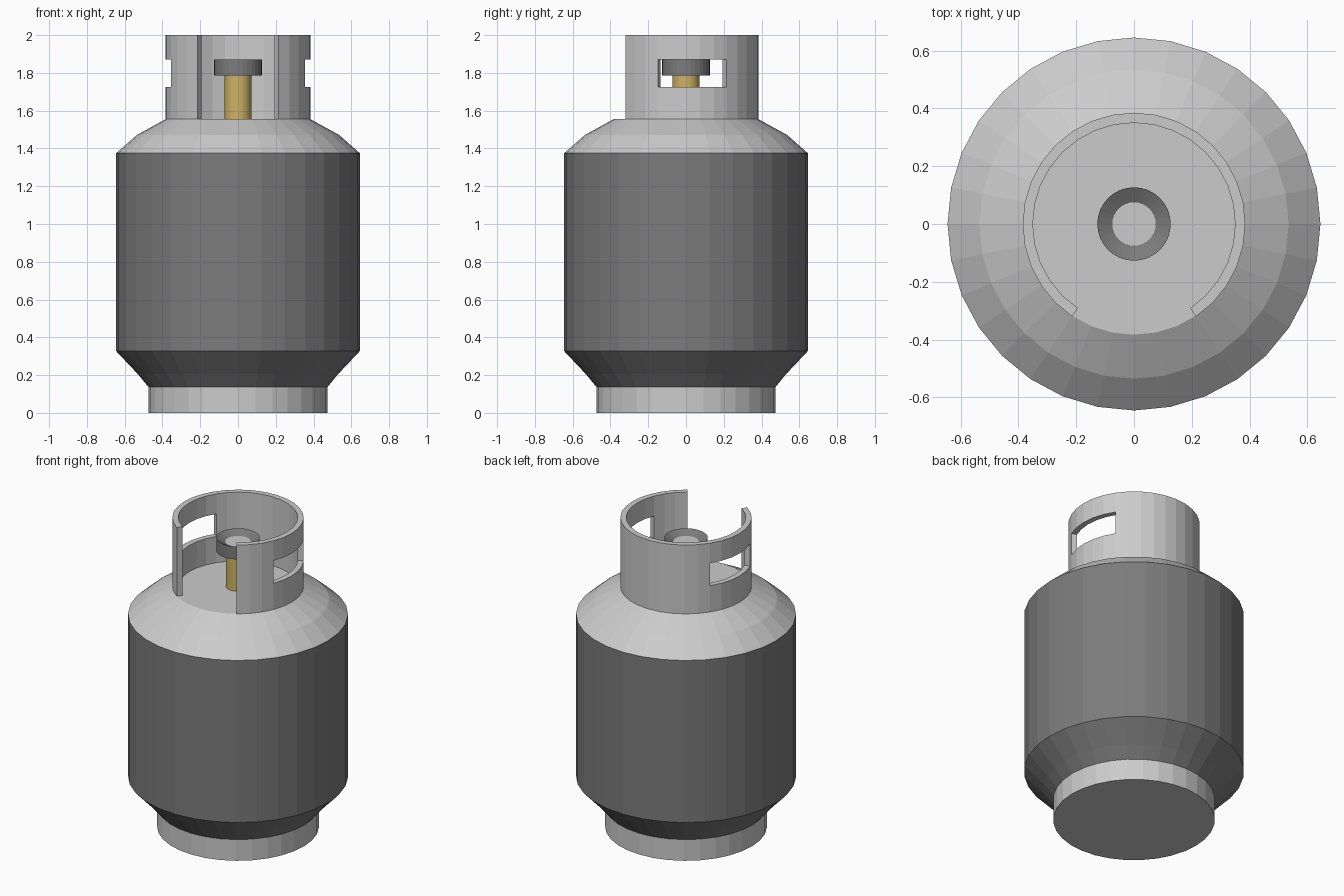
import bpy, bmesh
from math import cos, sin, tau

if "Cube" in bpy.data.objects:
    bpy.data.objects.remove(bpy.data.objects["Cube"])

SEG = 32


def material(name, rgb):
    m = bpy.data.materials.new(name)
    m.diffuse_color = (*rgb, 1)
    m.use_nodes = True
    m.node_tree.nodes["Principled BSDF"].inputs["Base Color"].default_value = m.diffuse_color
    return m


def finish(name, bm, mat=None):
    mesh = bpy.data.meshes.new(name)
    bm.to_mesh(mesh)
    bm.free()
    ob = bpy.data.objects.new(name, mesh)
    bpy.context.collection.objects.link(ob)
    if mat:
        mesh.materials.append(mat)
    return ob


def polar(r, k, z):
    a = tau * k / SEG
    return (r * cos(a), r * sin(a), z)


def lathe(name, profile, mat=None, cap_bottom=False, cap_top=False):
    """Revolve (radius, z) points, listed bottom to top along the outside."""
    bm = bmesh.new()
    rings = [[bm.verts.new(polar(r, k, z)) for k in range(SEG)] for r, z in profile]
    for lo, hi in zip(rings, rings[1:]):
        for k in range(SEG):
            n = (k + 1) % SEG
            bm.faces.new((lo[k], lo[n], hi[n], hi[k]))
    if cap_bottom:
        bm.faces.new(rings[0][::-1])
    if cap_top:
        bm.faces.new(rings[-1])
    return finish(name, bm, mat)


def collar(name, r_in, r_out, levels, first, last, windows):
    """Curved wall made of cells; faces appear only where a neighbour is missing."""
    bm = bmesh.new()
    cells = {(k, j) for k in range(first, last) for j in range(len(levels) - 1)} - windows
    cache = {}

    def v(side, k, j):
        key = (side, k, j)
        if key not in cache:
            cache[key] = bm.verts.new(polar((r_in, r_out)[side], k, levels[j]))
        return cache[key]

    for k, j in sorted(cells):
        i, o = [[v(s, k, j), v(s, k + 1, j), v(s, k + 1, j + 1), v(s, k, j + 1)] for s in (0, 1)]
        bm.faces.new(o)
        bm.faces.new(i[::-1])
        for e, (dk, dj) in enumerate(((0, -1), (1, 0), (0, 1), (-1, 0))):
            if (k + dk, j + dj) not in cells:
                n = (e + 1) % 4
                bm.faces.new((o[n], o[e], i[e], i[n]))
    bmesh.ops.recalc_face_normals(bm, faces=bm.faces)
    return finish(name, bm)


dark = material("dark_grey", (0.2, 0.2, 0.2))
brass = material("brass", (0.62, 0.45, 0.13))

# Tank: foot, dark body with lower taper, pale shoulder
lathe("foot_ring", [(0.474, 0), (0.474, 0.137)], cap_bottom=True)
lathe("tank_body", [(0.474, 0.137), (0.53, 0.205), (0.645, 0.327), (0.645, 1.375)], dark)
lathe("tank_shoulder", [(0.645, 1.375), (0.535, 1.472), (0.383, 1.555)], cap_top=True)

# Guard collar, open at the front, with a hand slot on each side
slots = {(k, 1) for k in (*range(-2, 3), *range(13, 18))}
collar("guard_collar", 0.35, 0.385, [1.555, 1.725, 1.87, 2.0], -5, 21, slots)

# Valve stem and dished hand wheel with a pale centre
lathe("valve_stem", [(0.071, 1.555), (0.071, 1.79)], brass)
lathe("hand_wheel", [(0.127, 1.787), (0.127, 1.87), (0.075, 1.845)], dark, cap_bottom=True)
lathe("wheel_centre", [(0.07, 1.845), (0.075, 1.845)][::-1], cap_top=True)
